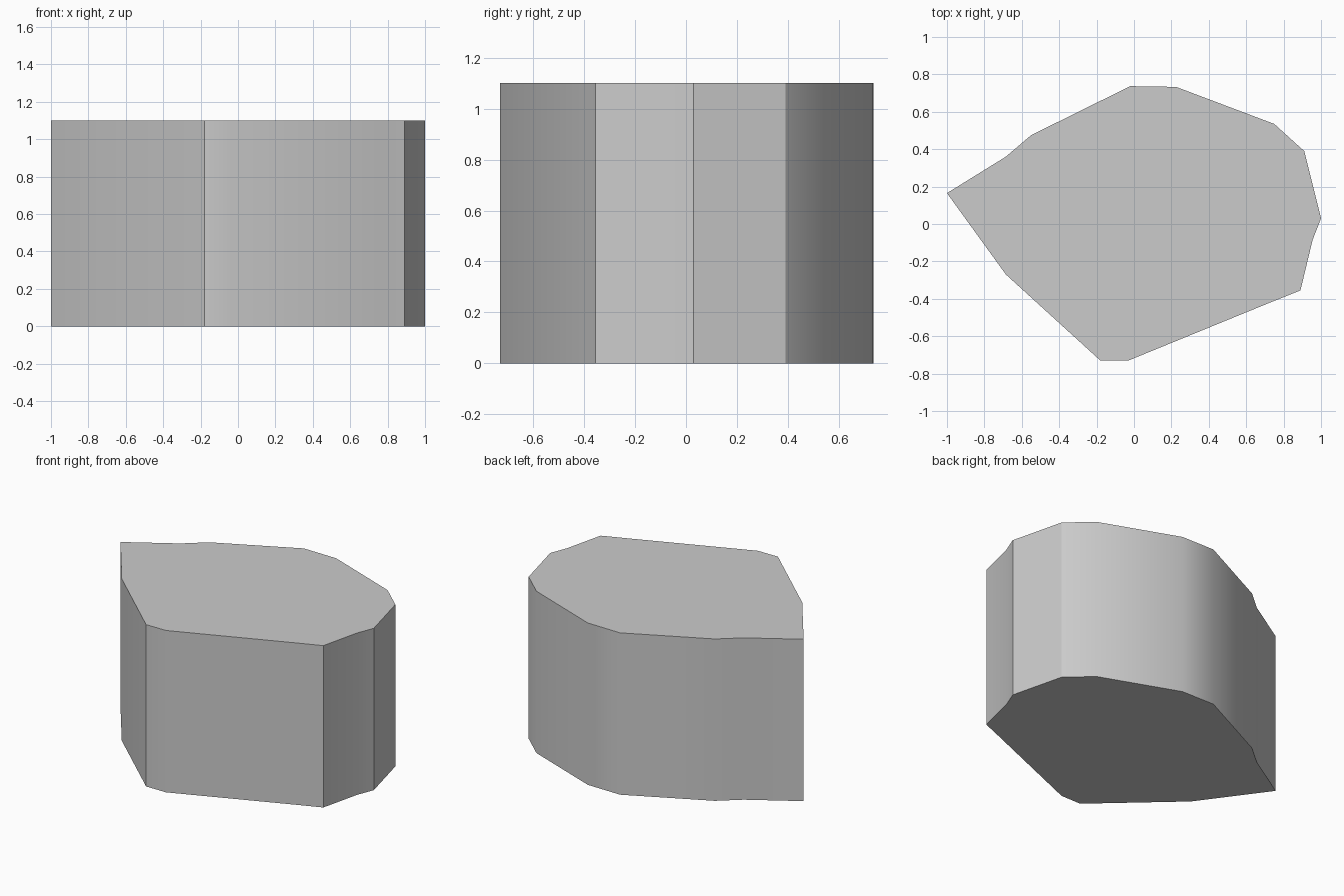
import bpy
import bmesh
import math

default_cube = bpy.data.objects.get("Cube")
if default_cube:
    bpy.data.objects.remove(default_cube, do_unlink=True)

HEIGHT = 1.1

# Outline of the block, counter-clockwise from its pointed end
OUTLINE = [
    (-1, 0.165), (-0.685, -0.27), (-0.18, -0.73), (-0.03, -0.73),
    (0.74, -0.415), (0.89, -0.355), (0.955, -0.085), (1, 0.03),
    (0.91, 0.39), (0.75, 0.535), (0.225, 0.733), (-0.02, 0.737),
    (-0.55, 0.475), (-0.685, 0.36),
]


def make_material(name, colour):
    mat = bpy.data.materials.new(name)
    mat.use_nodes = True
    mat.diffuse_color = colour
    mat.node_tree.nodes["Principled BSDF"].inputs["Base Color"].default_value = colour
    return mat


def make_prism(name, outline, height, mat):
    """Closed prism raised from a flat outline."""
    bm = bmesh.new()
    base = bm.faces.new([bm.verts.new((x, y, 0)) for x, y in outline])
    raised = bmesh.ops.extrude_face_region(bm, geom=[base], use_keep_orig=True)
    top_verts = [v for v in raised["geom"] if isinstance(v, bmesh.types.BMVert)]
    bmesh.ops.translate(bm, verts=top_verts, vec=(0, 0, height))
    bmesh.ops.recalc_face_normals(bm, faces=bm.faces)
    mesh = bpy.data.meshes.new(name)
    bm.to_mesh(mesh)
    bm.free()
    mesh.materials.append(mat)
    obj = bpy.data.objects.new(name, mesh)
    bpy.context.collection.objects.link(obj)
    return obj


# Faceted block with softly shaded shallow corners
grey = make_material("plain_grey", (0.6, 0.6, 0.6, 1))
block = make_prism("block", OUTLINE, HEIGHT, grey)

bpy.ops.object.select_all(action="DESELECT")
block.select_set(True)
bpy.context.view_layer.objects.active = block
bpy.ops.object.shade_smooth_by_angle(angle=math.radians(30))
